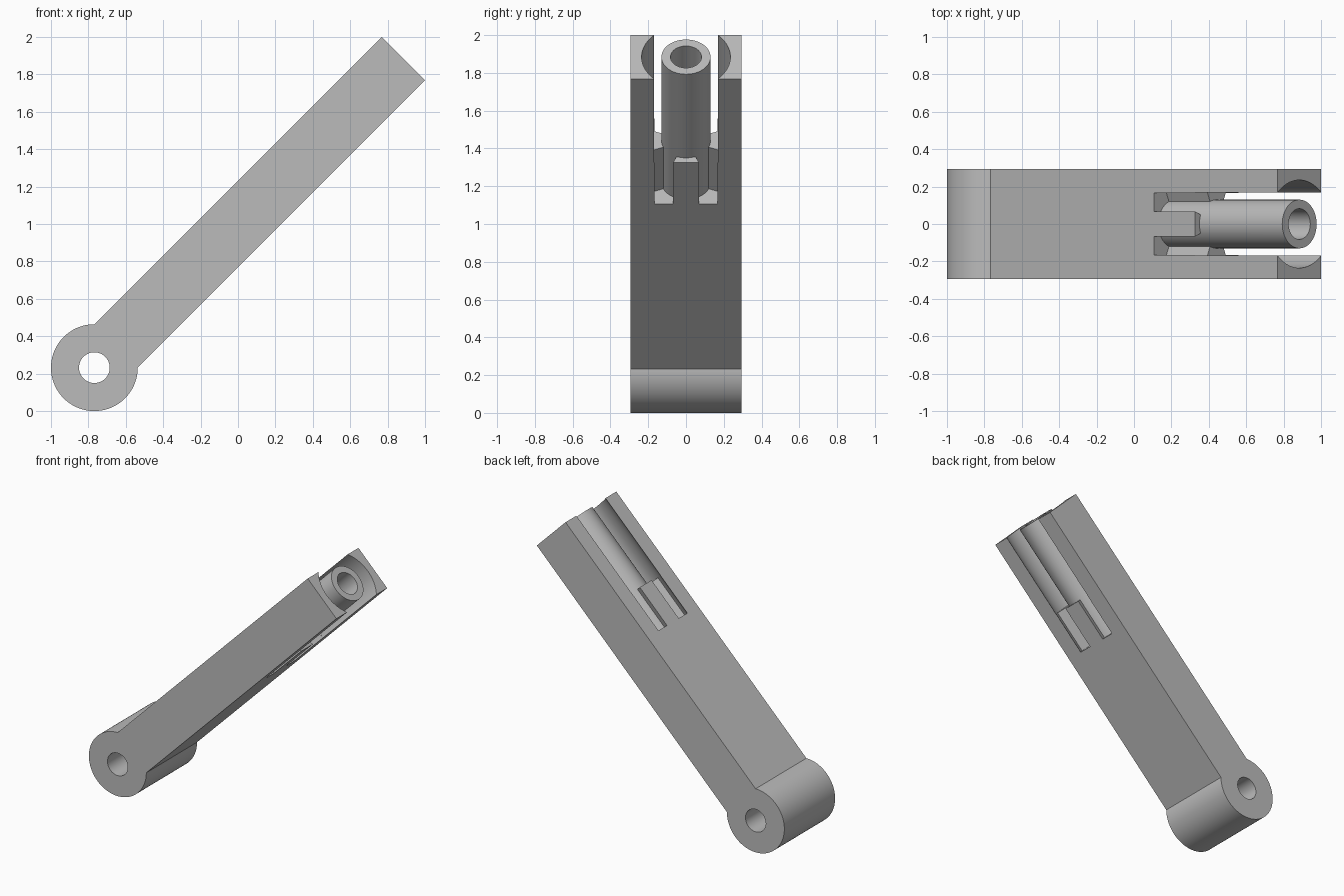
import bpy, bmesh, math
from mathutils import Matrix, Vector

old = bpy.data.objects.get("Cube")
if old:
    bpy.data.objects.remove(old, do_unlink=True)

# Dimensions: the arm is built along x with the pivot at the origin
LENGTH, HALF_H, HALF_W = 2.337, 0.164, 0.293
HUB_R, HOLE_R = 0.232, 0.082
BORE_R, BORE_START = 0.235, 1.711
SLOT_START = 1.4
TUBE_R = 0.13

grey = bpy.data.materials.new("plain grey")
grey.use_nodes = True
grey.diffuse_color = (0.5, 0.5, 0.5, 1)
grey.node_tree.nodes["Principled BSDF"].inputs["Base Color"].default_value = (0.5, 0.5, 0.5, 1)


def arc(radius, start, end, steps):
    return [(radius * math.cos(start + (end - start) * i / steps),
             radius * math.sin(start + (end - start) * i / steps)) for i in range(steps + 1)]


def circle(radius, steps=96):
    return arc(radius, 0, math.tau, steps)[:-1]


def prism(name, outline, place, low, high):
    """Extrude a 2D outline from low to high; place maps (a, b, depth) to a point."""
    bm = bmesh.new()
    face = bm.faces.new([bm.verts.new(place(a, b, low)) for a, b in outline])
    moved = bmesh.ops.extrude_face_region(bm, geom=[face])["geom"]
    shift = place(0, 0, high) - place(0, 0, low)
    bmesh.ops.translate(bm, vec=shift, verts=[v for v in moved if isinstance(v, bmesh.types.BMVert)])
    bmesh.ops.recalc_face_normals(bm, faces=bm.faces[:])
    mesh = bpy.data.meshes.new(name)
    bm.to_mesh(mesh)
    bm.free()
    mesh.materials.append(grey)
    obj = bpy.data.objects.new(name, mesh)
    bpy.context.collection.objects.link(obj)
    return obj


def across(a, b, depth):
    return Vector((a, depth, b))


def along(a, b, depth):
    return Vector((depth, a, b))


def combine(target, tool, operation):
    mod = target.modifiers.new("cut", "BOOLEAN")
    mod.object, mod.operation, mod.solver = tool, operation, "EXACT"
    bpy.context.view_layer.objects.active = target
    bpy.ops.object.modifier_apply(modifier=mod.name)
    bpy.data.objects.remove(tool, do_unlink=True)


# Arm: round hub running into a straight bar
corner = math.asin(HALF_H / HUB_R)
outline = [(LENGTH, -HALF_H), (LENGTH, HALF_H)] + arc(HUB_R, corner, math.tau - corner, 72)
arm = prism("lever_arm", outline, across, -HALF_W, HALF_W)

# Pivot hole and the wide bore that opens the far end
combine(arm, prism("pivot_hole", circle(HOLE_R), across, -1, 1), "DIFFERENCE")
combine(arm, prism("end_bore", circle(BORE_R), along, BORE_START, LENGTH + 0.1), "DIFFERENCE")

# Four diagonal slots, leaving radial ribs around the tube
for i in range(4):
    mid = math.pi / 4 + i * math.pi / 2
    lo, hi = mid - math.pi / 8, mid + math.pi / 8
    sector = arc(BORE_R - 0.001, lo, hi, 12) + arc(TUBE_R - 0.01, hi, lo, 12)
    combine(arm, prism("slot", sector, along, SLOT_START, BORE_START + 0.02), "DIFFERENCE")

# Inner tube with its hole
combine(arm, prism("inner_tube", circle(TUBE_R), along, SLOT_START - 0.1, LENGTH), "UNION")
combine(arm, prism("tube_hole", circle(HOLE_R), along, SLOT_START, LENGTH + 0.1), "DIFFERENCE")

# Tilt the arm upward and set the hub on the ground
arm.data.transform(Matrix.Translation((-0.768, 0, HUB_R)) @ Matrix.Rotation(-math.pi / 4, 4, "Y"))
bpy.ops.object.select_all(action="DESELECT")
arm.select_set(True)
bpy.context.view_layer.objects.active = arm
bpy.ops.object.shade_smooth_by_angle(angle=math.radians(20))
